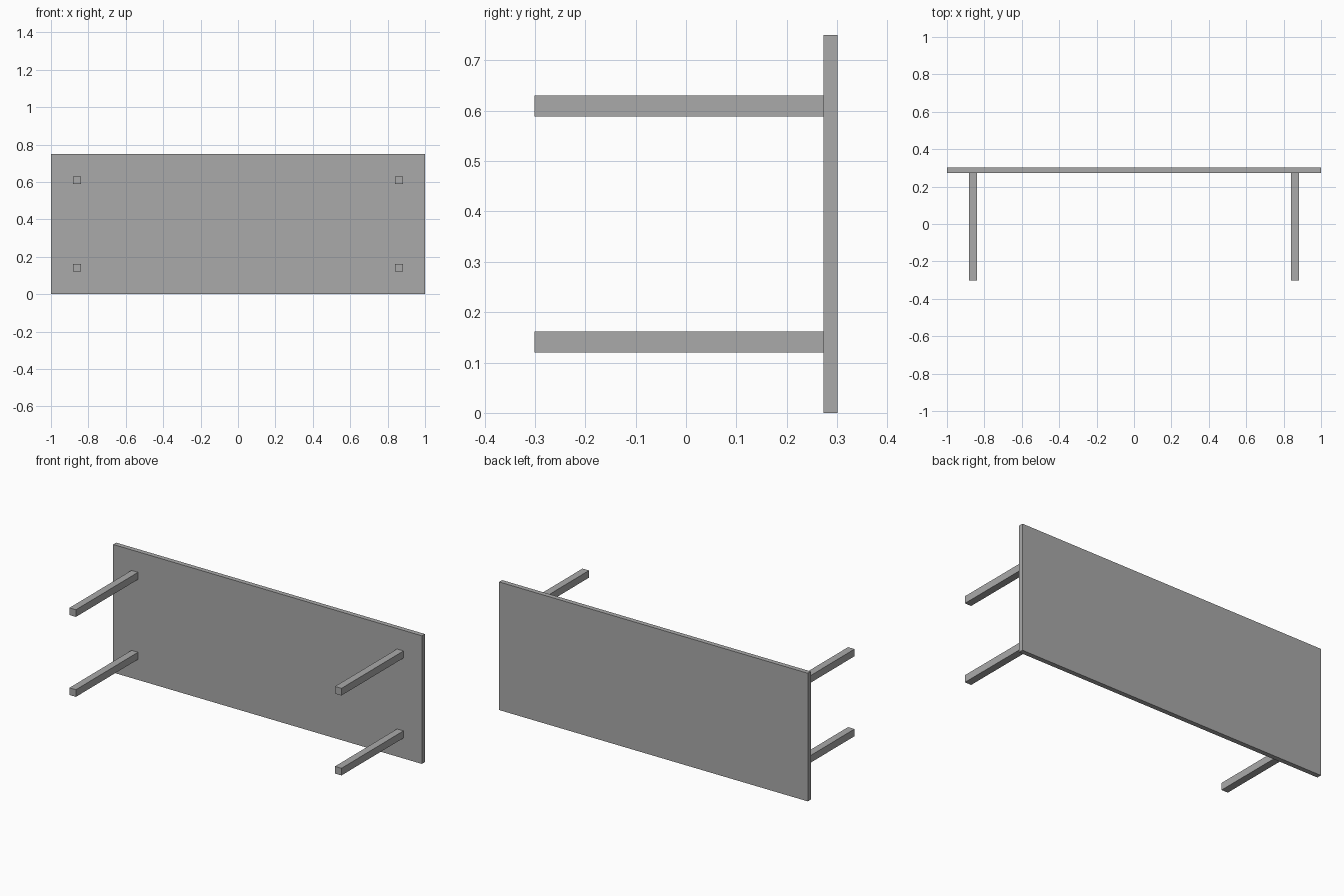
import bpy

cube = bpy.data.objects.get("Cube")
if cube:
    bpy.data.objects.remove(cube, do_unlink=True)

# Single grey finish
grey = bpy.data.materials.new("plain_grey")
grey.use_nodes = True
colour = (0.4, 0.4, 0.4, 1)
grey.diffuse_color = colour
grey.node_tree.nodes["Principled BSDF"].inputs["Base Color"].default_value = colour


def box(name, centre, size):
    bpy.ops.mesh.primitive_cube_add(size=1, location=centre)
    obj = bpy.context.object
    obj.name = name
    obj.scale = size
    bpy.ops.object.transform_apply(location=False, rotation=False, scale=True)
    obj.data.materials.append(grey)
    return obj


DEPTH, HEIGHT, THICK = 0.602, 0.75, 0.028
LEG = 0.042
back = DEPTH / 2
leg_length = DEPTH - THICK

# Table top, standing on its long edge
box("table_top", (0, back - THICK / 2, HEIGHT / 2), (2, THICK, HEIGHT))

# Four square legs pointing forward
for side, x in (("left", 0.86), ("right", -0.86)):
    for level, dz in (("upper", 0.234), ("lower", -0.234)):
        box(f"{level}_{side}_leg",
            (x, -back + leg_length / 2, HEIGHT / 2 + dz),
            (LEG, leg_length, LEG))
